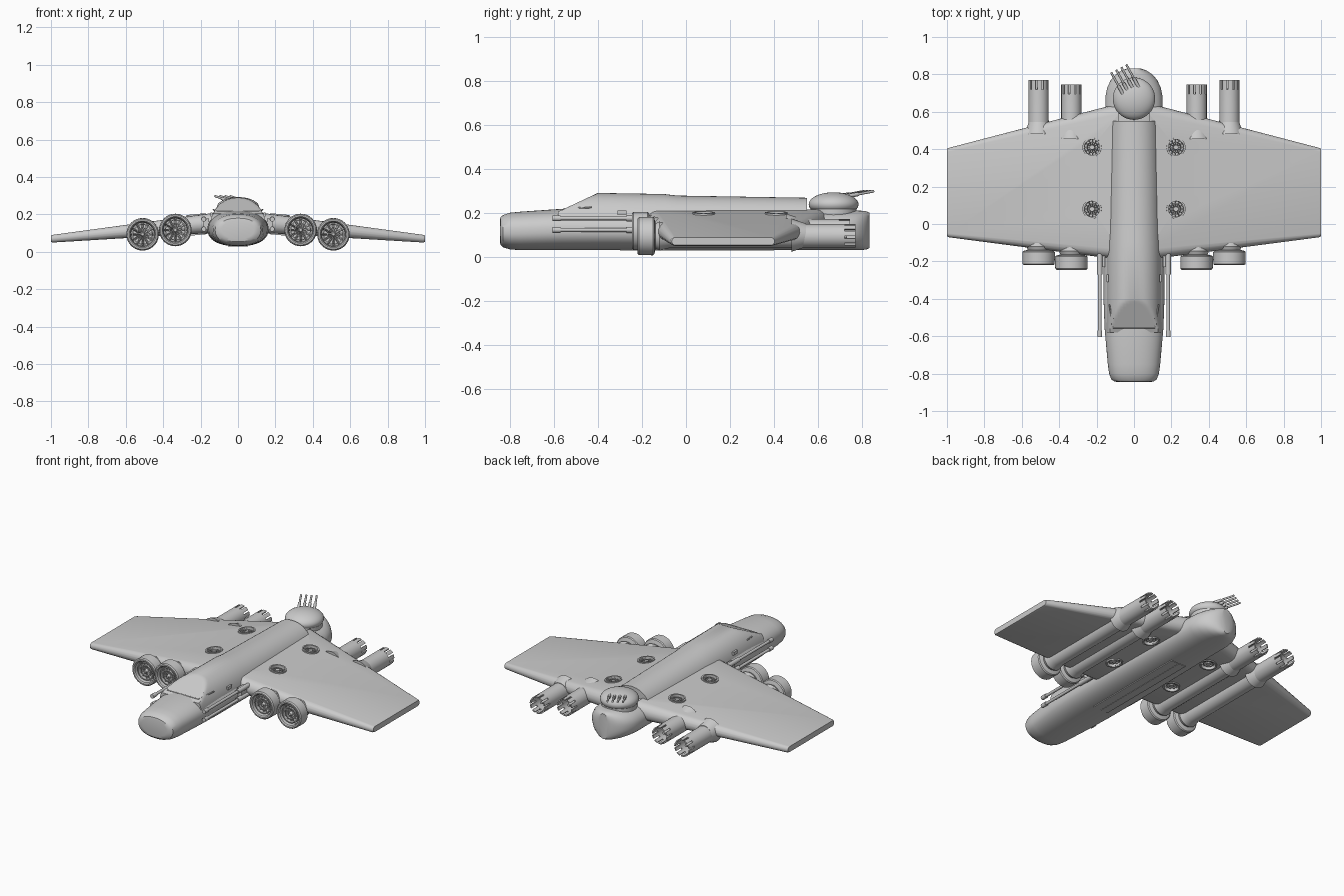
import bpy, bmesh
from math import sin, cos, pi, radians, atan
from mathutils import Vector, Matrix

if "Cube" in bpy.data.objects:
    bpy.data.objects.remove(bpy.data.objects["Cube"])


def finish(name, bm):
    bmesh.ops.remove_doubles(bm, verts=bm.verts, dist=1e-5)
    bmesh.ops.recalc_face_normals(bm, faces=bm.faces)
    me = bpy.data.meshes.new(name)
    bm.to_mesh(me)
    bm.free()
    ob = bpy.data.objects.new(name, me)
    bpy.context.collection.objects.link(ob)
    return ob


def loft(name, rings):
    bm = bmesh.new()
    vs = [[bm.verts.new(p) for p in r] for r in rings]
    for a, b in zip(vs, vs[1:]):
        for i in range(len(a)):
            j = (i + 1) % len(a)
            bm.faces.new((a[i], a[j], b[j], b[i]))
    bm.faces.new(vs[0])
    bm.faces.new(vs[-1])
    return finish(name, bm)


def section(y, w, z0, z1, e=2.3, clip=9, n=56):
    # superellipse cross-section across the fuselage
    c, h = (z0 + z1) / 2, (z1 - z0) / 2
    f = lambda v: (1 if v >= 0 else -1) * abs(v) ** (2 / e)
    return [(w * f(cos(2 * pi * i / n)), y, min(clip, c + h * f(sin(2 * pi * i / n)))) for i in range(n)]


def lathe(bm, prof, x, z, a0=0, a1=2 * pi, n=40):
    # closed (radius, y) profile spun around a lengthwise axis
    full = a1 - a0 > 6.28
    rings = [[bm.verts.new((x + r * cos(a), y, z + r * sin(a))) for r, y in prof]
             for a in [a0 + (a1 - a0) * i / n for i in range(n if full else n + 1)]]
    for k in range(n):
        a, b = rings[k], rings[(k + 1) % len(rings)]
        for i in range(len(prof)):
            j = (i + 1) % len(prof)
            bm.faces.new((a[i], a[j], b[j], b[i]))
    if not full:
        bm.faces.new(rings[0])
        bm.faces.new(rings[-1])


def rod(bm, p, q, r, r2=None, n=16):
    p, q = Vector(p), Vector(q)
    d = q - p
    m = Matrix.Translation((p + q) / 2) @ d.to_track_quat('Z', 'Y').to_matrix().to_4x4()
    bmesh.ops.create_cone(bm, cap_ends=True, segments=n, radius1=r, radius2=r if r2 is None else r2,
                          depth=d.length, matrix=m)


def box(bm, loc, size, rot=None):
    m = Matrix.Translation(loc) @ (rot or Matrix()) @ Matrix.Diagonal((*size, 1))
    bmesh.ops.create_cube(bm, size=1, matrix=m)


# lower hull from blunt nose to round tail
hull = [(-.845, .085, .07, .165), (-.842, .105, .055, .18), (-.83, .122, .043, .19), (-.80, .133, .034, .2),
        (-.75, .14, .03, .205), (-.56, .157, .03, .218), (-.4, .163, .03, .215), (-.1, .163, .03, .21),
        (.55, .153, .03, .21), (.68, .153, .03, .21), (.73, .143, .03, .21), (.77, .124, .03, .21),
        (.80, .098, .031, .209), (.82, .068, .034, .206), (.832, .035, .04, .2)]
loft("fuselage_hull", [section(*s) for s in hull])

# raised spine with sloped flat windscreen
spine = [section(-.58 + .18 * i / 12, .15, -.05, .29, 2.2, .205 + .085 * i / 12) for i in range(13)]
spine += [section(y, w, -.05, t, 2.2) for y, w, t in ((-.1, .15, .285), (-.04, .148, .278), (.55, .14, .268))]
for r in spine:
    r[:] = [(x, y, max(z, .1)) for x, y, z in r]
loft("fuselage_spine", spine)

# windscreen frame
bm = bmesh.new()
for s in (1, -1):
    rod(bm, (s * .112, -.55, .218), (s * .132, -.43, .225), .004, n=8)
    box(bm, (s * .142, -.29, .2), (.012, .04, .02))
rod(bm, (-.112, -.555, .217), (.112, -.555, .217), .003, n=8)
finish("windscreen_frame", bm)


def wing_section(x, y0, y1, z0, z1):
    # flat slab with rounded leading and trailing edges
    t, c = (z1 - z0) / 2, (z0 + z1) / 2
    a = [pi / 2 + pi * i / 8 for i in range(9)]
    return ([(x, y0 + t + t * cos(v), c + t * sin(v)) for v in a]
            + [(x, y1 - t - t * cos(v), c - t * sin(v)) for v in a])


FANS = [(.22, .41), (.22, .08)]
tilt = atan(.137)
for s, side in ((1, "right"), (-1, "left")):
    # wing
    wing = loft(side + "_wing", [wing_section(s * .08, -.19, .645, .105, .215),
                                 wing_section(s * .99, -.071, .407, .05, .091),
                                 wing_section(s, -.065, .402, .053, .088)])
    # lift fan openings
    bm = bmesh.new()
    for x, y in FANS:
        rod(bm, (s * x, y, -.1), (s * x, y, .4), .044, n=32)
    cutter = finish(side + "_fan_cutter", bm)
    cutter.hide_render = True
    cutter.hide_viewport = True
    cutter.display_type = 'WIRE'
    mod = wing.modifiers.new("fan_holes", 'BOOLEAN')
    mod.operation, mod.object, mod.solver = 'DIFFERENCE', cutter, 'EXACT'

    # lift fans: rims, rings, hub and blades
    bm = bmesh.new()
    for x, y in FANS:
        fan = bmesh.new()
        for r0, r1, h in ((.042, .051, .056), (.026, .03, .045)):
            lathe(fan, [(r0, -h), (r1, -h), (r1, h), (r0, h)], 0, 0, n=32)
        rod(fan, (0, -.048, 0), (0, .048, 0), .013)
        rod(fan, (0, -.006, 0), (0, .006, 0), .043, n=32)
        for k in range(12):
            box(fan, (.028 * cos(k * pi / 6), 0, .028 * sin(k * pi / 6)), (.03, .08, .004),
                Matrix.Rotation(-k * pi / 6, 4, 'Y'))
        m = (Matrix.Translation((s * x, y, .146)) @ Matrix.Rotation(s * tilt * .7, 4, 'Y')
             @ Matrix.Rotation(pi / 2, 4, 'X'))
        fan.transform(m)
        tmp = bpy.data.meshes.new("tmp")
        fan.to_mesh(tmp)
        fan.free()
        bm.from_mesh(tmp)
        bpy.data.meshes.remove(tmp)
    finish(side + "_lift_fans", bm)

    for tag, x, z, f, e in (("outer", .51, .094, -.22, .77), ("inner", .335, .117, -.245, .745)):
        x *= s
        # engine: intake cowl, long tube and hollow exhaust
        bm = bmesh.new()
        lathe(bm, [(.066, f + .006), (.072, f), (.08, f), (.086, f + .006), (.087, f + .07), (.082, f + .076),
                   (.058, f + .082), (.066, f + .1), (.055, f + .14), (.054, e - .05), (.046, e - .05),
                   (.046, e - .12), (.001, e - .12), (.001, f + .05), (.062, f + .05)], x, z)
        # fairing where the tube leaves the wing
        rod(bm, (x, e - .29, z + .004), (x, e - .225, z + .004), .075, .053, n=32)
        finish(f"{side}_{tag}_engine", bm)
        # split exhaust petals
        bm = bmesh.new()
        for k in range(10):
            a = k * pi / 5
            lathe(bm, [(.046, e - .052), (.054, e - .052), (.054, e), (.046, e)], x, z, a, a + .44, 4)
        rod(bm, (x, e - .13, z), (x, e - .04, z), .03, .008)
        finish(f"{side}_{tag}_exhaust_petals", bm)
        # intake rings, hub and blades
        bm = bmesh.new()
        for r0, r1, d in ((.05, .056, .015), (.03, .036, .02)):
            lathe(bm, [(r0, f + d), (r1, f + d), (r1, f + .05), (r0, f + .05)], x, z)
        rod(bm, (x, f + .05, z), (x, f + .012, z), .018, .008)
        for k in range(12):
            a = k * pi / 6
            box(bm, (x + .04 * cos(a), f + .038, z + .04 * sin(a)), (.055, .022, .004),
                Matrix.Rotation(-a, 4, 'Y') @ Matrix.Rotation(.4, 4, 'X'))
        finish(f"{side}_{tag}_intake_fan", bm)

    # twin fixed cannons beside the fuselage
    bm = bmesh.new()
    for z in (.175, .122):
        rod(bm, (s * .183, -.6, z), (s * .183, -.1, z), .009)
        rod(bm, (s * .183, -.605, z), (s * .183, -.57, z), .013)
        rod(bm, (s * .183, -.27, z), (s * .183, -.12, z), .014)
    box(bm, (s * .17, -.18, .148), (.03, .1, .06))
    finish(side + "_cannons", bm)

# tail turret: collar and flattened dome
bm = bmesh.new()
rod(bm, (0, .67, .17), (0, .67, .222), .105, n=48)
bmesh.ops.create_uvsphere(bm, u_segments=48, v_segments=24, radius=1,
                          matrix=Matrix.Translation((0, .67, .238)) @ Matrix.Diagonal((.113, .113, .055, 1)))
finish("turret_dome", bm)

# four turret guns, swung to one side
bm = bmesh.new()
d = Vector((-.085, .155, .03))
for k in range(4):
    p = Vector((-.037 + .027 * k, .655 + .014 * k, .268))
    rod(bm, p, p + d, .006, n=12)
    rod(bm, p, p + d * .55, .009, n=12)
finish("turret_guns", bm)

# belly bay doors
bm = bmesh.new()
for s in (1, -1):
    box(bm, (s * .028, .05, .034), (.05, .7, .012))
finish("belly_doors", bm)

# smooth shading with crisp edges
for ob in bpy.context.collection.objects:
    if not ob.hide_viewport:
        ob.select_set(True)
        bpy.context.view_layer.objects.active = ob
bpy.ops.object.shade_smooth_by_angle(angle=radians(32))
